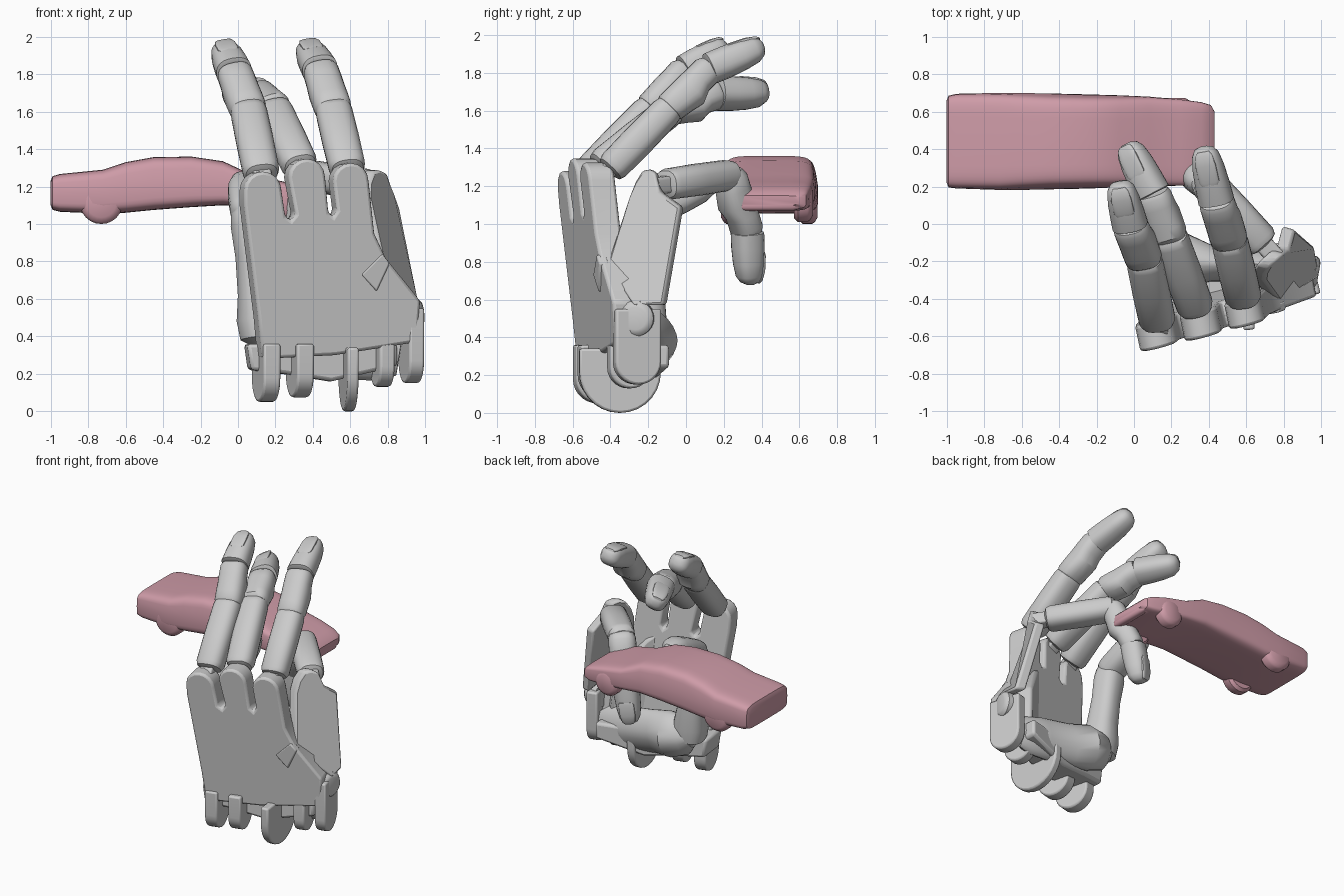
import bpy, bmesh
from math import sin, cos, pi, copysign
from mathutils import Vector as V

pink = bpy.data.materials.new("pink_paint")
pink.diffuse_color = (0.62, 0.33, 0.39, 1)


def finish(name, bm, mat=None, bevel=0.0):
    bmesh.ops.recalc_face_normals(bm, faces=bm.faces)
    me = bpy.data.meshes.new(name)
    bm.to_mesh(me)
    bm.free()
    ob = bpy.data.objects.new(name, me)
    bpy.context.collection.objects.link(ob)
    if mat:
        me.materials.append(mat)
    if bevel:
        m = ob.modifiers.new("bevel", 'BEVEL')
        m.width, m.segments, m.limit_method = bevel, 2, 'ANGLE'
    bpy.ops.object.select_all(action='DESELECT')
    ob.select_set(True)
    bpy.context.view_layer.objects.active = ob
    bpy.ops.object.shade_smooth_by_angle(angle=0.6)
    return ob


def loft(name, rings, mat=None, bevel=0.0):
    bm = bmesh.new()
    rows = [[bm.verts.new(p) for p in r] for r in rings]
    n = len(rows[0])
    for a, b in zip(rows, rows[1:]):
        for i in range(n):
            bm.faces.new((a[i], a[(i + 1) % n], b[(i + 1) % n], b[i]))
    bm.faces.new(rows[0])
    bm.faces.new(rows[-1])
    return finish(name, bm, mat, bevel)


def ring(c, u, w, ru, rw, e=2.5, n=24):
    out = []
    for i in range(n):
        a = 2 * pi * i / n
        s, t = cos(a), sin(a)
        out.append(c + u * copysign(abs(s) ** (2 / e), s) * ru
                   + w * copysign(abs(t) ** (2 / e), t) * rw)
    return out


def segment(name, a, b, prof, back=(0, -.7, .7), e=2.5, mat=None):
    """Limb from a to b; prof rows are (t, half width, half depth, dorsal shift)."""
    a, b = V(a), V(b)
    d = (b - a).normalized()
    side = d.cross(V(back)).normalized()
    up = side.cross(d)
    return loft(name, [ring(a.lerp(b, t) + up * s, side, up, w, h, e)
                       for t, w, h, s in prof], mat)


def slab(name, outline, front, thick, bevel=.02):
    """Outline in x,z laid on a front surface and given thickness."""
    f = [V((x, front(x, z), z)) for x, z in outline]
    return loft(name, [f, [p + V(thick) for p in f]], None, bevel)


PROX = [(-.03, .05, .04, 0), (0, .085, .075, 0), (.06, .098, .085, 0),
        (.5, .1, .088, 0), (.93, .098, .085, 0), (1.0, .094, .078, 0), (1.06, .06, .05, 0)]
MID = [(-.12, .04, .03, 0), (-.06, .085, .065, 0), (.05, .099, .085, 0), (.25, .1, .09, -.005),
       (.5, .099, .098, -.013), (.72, .097, .082, 0), (.95, .095, .082, 0), (1.03, .085, .07, 0)]
TIP = [(0, .08, .068, 0), (.02, .096, .085, 0), (.3, .092, .086, 0), (.6, .086, .08, 0),
       (.84, .074, .068, 0), (.95, .055, .05, .003), (1, .025, .022, .006)]


def finger(name, pts, backs, scale=1.0):
    labels = ("lower", "middle", "tip")
    for i, prof in enumerate((PROX, MID, TIP)):
        a, b = V(pts[i]), V(pts[i + 1])
        segment(f"{name}_{labels[i]}", a.lerp(b, .16 if i == 0 else 0), b,
                [(t, w * scale, h * scale, s) for t, w, h, s in prof], backs[i])
        if i == 0:      # narrow link inside the knuckle
            segment(name + "_link", a, a.lerp(b, .3),
                    [(-.05, .05, .045, 0), (1, .05, .045, 0)], backs[0], 6)
        if i == 2:      # fingernail
            segment(name + "_nail", a.lerp(b, .4), a.lerp(b, .98),
                    [(0, .045, .01, .073), (.1, .055, .014, .071), (.6, .055, .014, .064),
                     (.9, .045, .012, .053), (1, .03, .008, .045)], backs[2], 3)


up_back = [(0, -.7, .7)] * 3
finger("first_finger", [(.14, -.59, 1.2), (.055, -.19, 1.61), (-.02, -.01, 1.81), (-.08, .22, 1.94)], up_back)
finger("second_finger", [(.36, -.53, 1.25), (.19, -.07, 1.61), (.1, .16, 1.69), (-.04, .43, 1.69)], up_back)
finger("third_finger", [(.6, -.46, 1.23), (.51, -.09, 1.61), (.44, .12, 1.82), (.37, .41, 1.94)], up_back)
finger("fourth_finger", [(.75, -.17, 1.2), (.38, .23, 1.26), (.28, .325, .96), (.23, .335, .68)],
       [(0, 0, 1), (-.5, .8, .2), (-.4, .9, 0)], .97)

# Thumb: upright lower part, tip turned back to press on the car
segment("thumb_lower", (.13, -.24, .36), (.06, -.19, 1.03),
        [(0, .06, .07, 0), (.05, .11, .12, 0), (.2, .12, .125, 0), (.4, .1, .105, 0),
         (.7, .092, .095, 0), (.95, .1, .1, 0), (1.05, .09, .09, 0), (1.14, .05, .05, 0)], (-.3, 1, 0))
segment("thumb_tip", (.06, -.2, 1.06), (.03, .18, 1.25),
        [(-.1, .06, .05, 0), (0, .09, .085, 0), (.1, .1, .09, 0), (.45, .1, .09, 0), (.7, .092, .085, 0),
         (.88, .07, .062, 0), (1, .025, .02, 0)], (0, -.2, 1))
segment("thumb_base", (.86, -.22, .29), (.1, -.2, .41),
        [(0, .1, .05, 0), (.1, .14, .08, 0), (.3, .16, .09, 0), (.6, .16, .1, 0), (.78, .17, .15, .01),
         (.95, .14, .12, 0), (1.02, .08, .07, 0)], (0, 1, 0), 1.7)


# Palm plate with three rounded knuckles
def arc(cx, cz, r=.1, n=9):
    return [(cx - r * cos(pi * i / (n - 1)), cz + r * sin(pi * i / (n - 1))) for i in range(n)]


def palm_front(x, z):
    return -.675 + .26 * (x - .1) + (1.3 - z) * .085


outline = [(.13, .28), (.11, .5), (.035, 1.1)] + arc(.135, 1.18)
outline += [(.255, 1.04), (.285, 1.02), (.31, 1.05)] + arc(.37, 1.25, .098)
outline += [(.485, 1.06), (.51, 1.04), (.53, 1.07)] + arc(.605, 1.23, .095)
outline += [(.73, .95), (.79, .82), (.975, .59), (.96, .37), (.52, .30)]
slab("palm_plate", outline, palm_front, (-.03, .14, 0))
slab("palm_flap", [(.66, .73), (.77, .84), (.81, .79), (.74, .64)],
     lambda x, z: palm_front(x, z) - .012, (0, .05, 0), .008)
slab("palm_inner", [(.62, .4), (.6, 1.0), (.66, .95), (.82, .7), (.85, .4)],
     lambda x, z: -.48 + .8 * (x - .62) + (1.1 - z) * .02, (-.08, .1, 0))

# Outer palm plate carrying the fourth finger
edge = [(-.30, 1.14, .695), (-.27, 1.22, .70), (-.235, 1.28, .725), (-.20, 1.29, .76), (-.165, 1.27, .80),
        (-.14, 1.17, .83), (-.03, 1.09, .86), (-.12, .57, .96), (-.28, .57, .995), (-.42, .78, .78)]
outer = [V((x, y, z)) for y, z, x in edge]
loft("outer_palm_plate", [outer, [p + V((-.07, .02, 0)) for p in outer]], None, .015)
segment("outer_hinge", (.87, -.25, .5), (.985, -.27, .5),
        [(0, .09, .09, 0), (.8, .095, .095, 0), (.95, .08, .08, 0), (1, .06, .06, 0)], (0, 0, 1), 2)


# Wrist lugs: upright tabs with round lower ends
def lug(name, x, y, z, r, top, w, lean=.26):
    a = [pi + pi * i / 14 for i in range(15)]
    prof = [(r * cos(t), z + r * sin(t)) for t in a] + [(r, top), (-r, top)]
    loft(name, [[V((x + dx - lean * p, y + p + lean * dx, q)) for p, q in prof]
                for dx in (-w / 2, w / 2)], None, .012)


for i, (x, y, z, r, top, w) in enumerate([
        (.15, -.46, .18, .13, .36, .09), (.33, -.44, .2, .125, .36, .09),
        (.77, -.3, .24, .11, .40, .08), (.925, -.26, .27, .12, .55, .08)]):
    lug(f"wrist_lug_{i + 1}", x, y, z, r, top, w)
lug("wrist_disc", .59, -.35, .215, .215, .34, .06, .12)
slab("wrist_bar", [(.07, .22), (.05, .36), (.5, .36), (.85, .36), (.85, .24), (.5, .16), (.25, .2)],
     lambda x, z: -.5 + .26 * (x - .1), (-.02, .22, 0))

# Toy car body: x, underside, top, near side, far side
stations = [(-1.0, 1.10, 1.23, .22, .66), (-.99, 1.075, 1.255, .195, .685), (-.95, 1.065, 1.267, .19, .695),
            (-.72, 1.055, 1.29, .182, .70), (-.6, 1.06, 1.33, .182, .70), (-.45, 1.075, 1.357, .184, .698),
            (-.25, 1.09, 1.36, .188, .693), (-.08, 1.10, 1.335, .195, .688), (.08, 1.09, 1.26, .2, .68),
            (.25, 1.075, 1.225, .205, .665), (.36, 1.07, 1.195, .21, .65), (.41, 1.08, 1.17, .22, .635),
            (.43, 1.1, 1.15, .25, .6)]
rings = []
for x, z0, z1, y0, y1 in stations:
    mid = (y0 + y1) / 2
    r = ring(V((x, mid, (z0 + z1) / 2)), V((0, 1, 0)), V((0, 0, 1)),
             (y1 - y0) / 2, (z1 - z0) / 2, 6, 40)
    for p in r:       # cabin leans inward towards the roof
        p.y = mid + (p.y - mid) * (1 - .1 * max(0, p.z - 1.2) / .16)
    rings.append(r)
loft("car_body", rings, pink)

# Wheels, nearly flush with the body sides
for label, x, z, r, near, far in (("rear", -.73, 1.115, .115, .185, .697),
                                  ("front", .21, 1.11, .10, .205, .672)):
    for side, y0, s in (("near", near, 1), ("far", far, -1)):
        prof = [(0, r - .035), (.015, r - .01), (.03, r), (.08, r), (.1, r - .02)]
        loft(f"car_wheel_{label}_{side}",
             [ring(V((x, y0 + s * t, z)), V((1, 0, 0)), V((0, 0, 1)), q, q, 2) for t, q in prof], pink)

# Bumper
segment("car_bumper", (.40, .25, 1.1), (.40, .60, 1.1),
        [(0, .02, .015, 0), (.1, .03, .03, 0), (.9, .03, .03, 0), (1, .02, .015, 0)], (1, 0, 0), 2.5, pink)
